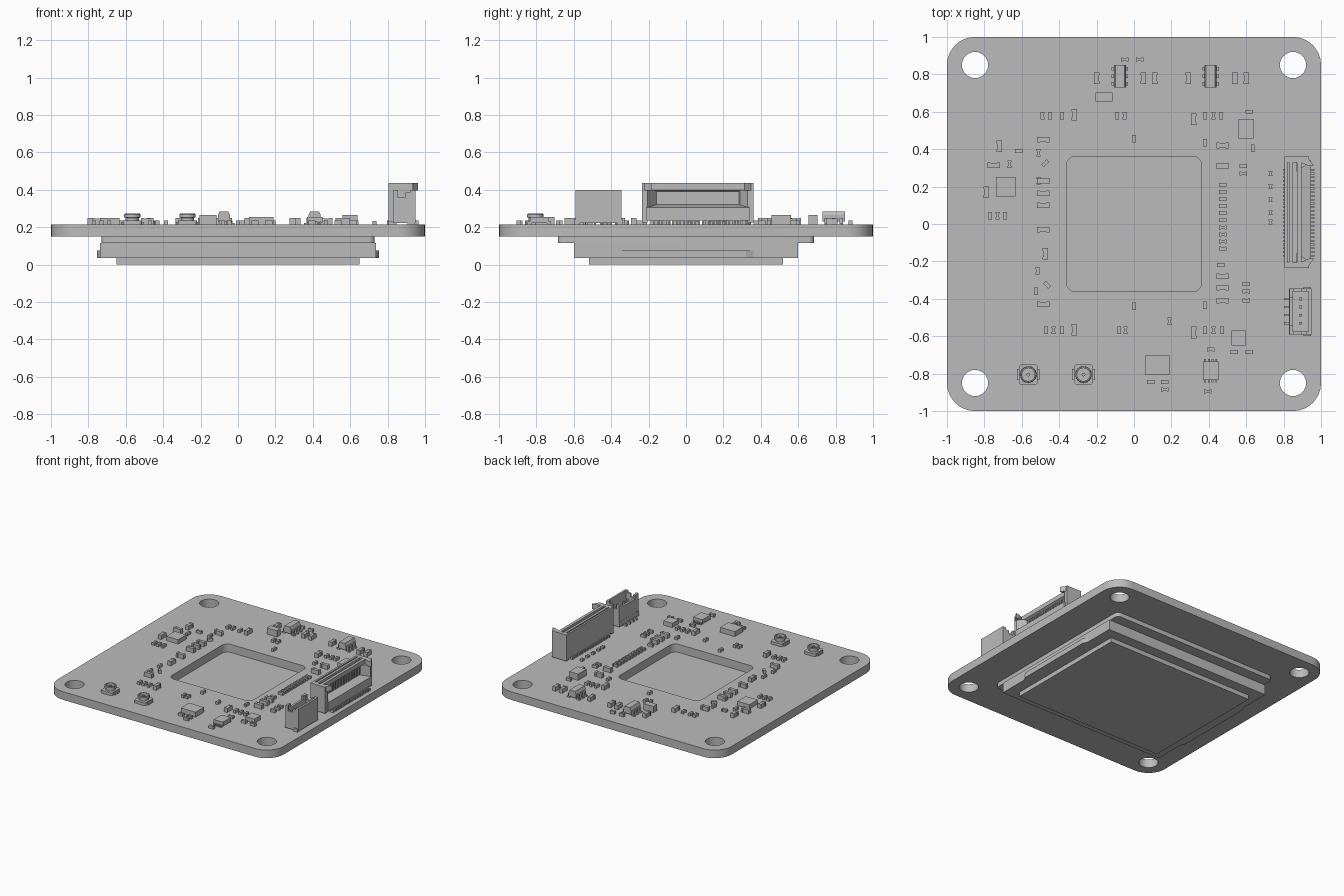
import bpy
import bmesh
from math import cos, sin, pi, radians
from mathutils import Matrix, Vector

cube = bpy.data.objects.get("Cube")
if cube:
    bpy.data.objects.remove(cube, do_unlink=True)

grey = bpy.data.materials.new("plain grey")
grey.use_nodes = True
grey.diffuse_color = (0.5, 0.5, 0.5, 1)
grey.node_tree.nodes["Principled BSDF"].inputs["Base Color"].default_value = grey.diffuse_color

TOP = 0.215      # upper face of the board
UNDER = 0.15     # lower face of the board


def finish(name, bm, smooth=False):
    bmesh.ops.recalc_face_normals(bm, faces=bm.faces)
    mesh = bpy.data.meshes.new(name)
    bm.to_mesh(mesh)
    bm.free()
    mesh.materials.append(grey)
    obj = bpy.data.objects.new(name, mesh)
    bpy.context.collection.objects.link(obj)
    if smooth:
        smooth_object(obj)
    return obj


def smooth_object(obj):
    bpy.ops.object.select_all(action='DESELECT')
    obj.select_set(True)
    bpy.context.view_layer.objects.active = obj
    bpy.ops.object.shade_smooth_by_angle(angle=radians(35))


def box(bm, x, y, width, depth, low, high, turn=0):
    matrix = (Matrix.Translation((x, y, (low + high) / 2))
              @ Matrix.Rotation(radians(turn), 4, 'Z')
              @ Matrix.Diagonal((width, depth, high - low, 1)))
    bmesh.ops.create_cube(bm, size=1, matrix=matrix)


def prism(bm, points, low, high, axis='Z'):
    def place(p, t):
        return (p[0], p[1], t) if axis == 'Z' else (p[0], t, p[1])
    a = [bm.verts.new(place(p, low)) for p in points]
    b = [bm.verts.new(place(p, high)) for p in points]
    bm.faces.new(a)
    bm.faces.new(b)
    for i in range(len(a)):
        j = (i + 1) % len(a)
        bm.faces.new((a[i], a[j], b[j], b[i]))


def lathe(bm, x, y, profile, sides=24):
    rings = [[bm.verts.new((x + r * cos(2 * pi * i / sides), y + r * sin(2 * pi * i / sides), z))
              for i in range(sides)] for r, z in profile]
    for low, high in zip(rings, rings[1:]):
        for i in range(sides):
            j = (i + 1) % sides
            bm.faces.new((low[i], low[j], high[j], high[i]))
    bm.faces.new(rings[0])
    bm.faces.new(rings[-1])


def rounded(half_x, half_y, radius, x=0, y=0, steps=8):
    points = []
    for corner, (sx, sy) in enumerate(((1, 1), (-1, 1), (-1, -1), (1, -1))):
        for i in range(steps + 1):
            a = (corner + i / steps) * pi / 2
            points.append((x + sx * (half_x - radius) + radius * cos(a),
                           y + sy * (half_y - radius) + radius * sin(a)))
    return points


# Circuit board: filled outline with mounting holes and a central window
curve = bpy.data.curves.new("circuit_board", 'CURVE')
curve.dimensions = '2D'
curve.fill_mode = 'BOTH'
curve.extrude = (TOP - UNDER) / 2
outlines = [rounded(1, 1, 0.15), rounded(0.362, 0.362, 0.05)]
outlines += [rounded(0.07, 0.07, 0.07, sx * 0.85, sy * 0.85) for sx in (-1, 1) for sy in (-1, 1)]
for outline in outlines:
    spline = curve.splines.new('POLY')
    spline.points.add(len(outline) - 1)
    for point, p in zip(spline.points, outline):
        point.co = (p[0], p[1], 0, 1)
    spline.use_cyclic_u = True
board = bpy.data.objects.new("circuit_board", curve)
board.location.z = (TOP + UNDER) / 2
bpy.context.collection.objects.link(board)
board.select_set(True)
bpy.context.view_layer.objects.active = board
bpy.ops.object.convert(target='MESH')
board = bpy.context.view_layer.objects.active
board.data.materials.clear()
board.data.materials.append(grey)
smooth_object(board)

# Stepped module under the board
bm = bmesh.new()
prism(bm, rounded(0.73, 0.685, 0.03), 0.115, UNDER)
finish("module_flange", bm, True)
bm = bmesh.new()
box(bm, 0, 0, 1.475, 1.2, 0.035, 0.115)
for side in (-1, 1):
    prism(bm, [(side * 0.73, -0.38), (side * 0.755, -0.32),
               (side * 0.755, 0.32), (side * 0.73, 0.38)], 0.035, 0.075)
finish("module_body", bm)
bm = bmesh.new()
box(bm, 0, 0, 1.3, 1.035, 0, 0.035)
finish("module_base_plate", bm)


# Small two-terminal parts: a slimmer body between two end caps
def chips(name, places, width, depth, height):
    bm = bmesh.new()
    for x, y, *turn in places:
        angle = turn[0] if turn else 0
        along_x = width > depth
        spin = Matrix.Rotation(radians(angle), 3, 'Z')
        w, d = (width, depth * 0.85) if along_x else (width * 0.85, depth)
        box(bm, x, y, w * 0.96, d * 0.96, TOP, TOP + height * 0.94, angle)
        for end in (-1, 1):
            if along_x:
                off, cap = Vector((end * width * 0.38, 0, 0)), (width * 0.24, depth)
            else:
                off, cap = Vector((0, end * depth * 0.38, 0)), (width, depth * 0.24)
            off = spin @ off
            box(bm, x + off.x, y + off.y, *cap, TOP, TOP + height, angle)
    return finish(name, bm)


def row(y, xs):
    return [(x, y) for x in xs]


def column(x, ys):
    return [(x, y) for y in ys]


chips("tall_chips",
      row(0.78, (-0.2, 0.05, 0.11, 0.29, 0.54, 0.6)) + row(0.585, (-0.32,)) + row(0.56, (0.32,))
      + row(-0.565, (-0.32,)) + row(-0.58, (0.32,))
      + [(-0.79, 0.17), (-0.72, 0.415), (-0.475, -0.16)], 0.03, 0.062, 0.034)
chips("wide_chips",
      column(-0.485, (0.45, 0.23, 0.165, 0.1, -0.03, -0.43))
      + column(0.473, (0.42, 0.31, -0.28, -0.34, -0.41)) + [(-0.75, 0.315)], 0.066, 0.03, 0.034)
chips("small_upright_chips",
      row(0.58, (-0.49, -0.45, -0.385, -0.09, -0.05, 0.38, 0.425, 0.465))
      + row(-0.567, (-0.47, -0.43, -0.385, -0.08, -0.045, 0.38, 0.425, 0.47))
      + row(0.045, (-0.77, -0.73, -0.69))
      + column(0, (0.455, -0.44)) + column(0.38, (0.435, -0.435))
      + [(-0.51, 0.38), (-0.51, 0.23), (-0.515, -0.25), (-0.525, -0.36), (-0.665, 0.32),
         (0.635, 0.405), (0.19, -0.52), (-0.475, 0.325, -45), (-0.465, -0.325, 45)],
      0.021, 0.04, 0.022)
chips("small_flat_chips",
      row(0.88, (-0.05, 0.03)) + column(0.475, [0.21 - 0.038 * i for i in range(10)])
      + column(0.585, (0.31, 0.27)) + column(0.6, (-0.32, -0.36, -0.41))
      + row(-0.685, (0.535, 0.615)) + row(-0.845, (0.09, 0.165))
      + [(0.165, -0.885), (0.41, -0.67), (0.395, -0.895), (0.615, 0.6), (-0.615, 0.39),
         (0.465, -0.22)], 0.04, 0.021, 0.022)
chips("test_pads", column(0.73, (0.27, 0.2, 0.13, 0.06, 0.01)), 0.022, 0.026, 0.018)

# Plain square packages
bm = bmesh.new()
for x, y, w, d, h in ((-0.685, 0.2, 0.105, 0.105, 0.034), (0.6, 0.51, 0.08, 0.105, 0.05),
                      (0.56, -0.61, 0.08, 0.08, 0.034), (0.125, -0.755, 0.13, 0.105, 0.04),
                      (-0.16, 0.68, 0.09, 0.048, 0.05)):
    box(bm, x, y, w, d, TOP, TOP + h)
finish("square_packages", bm)

# Legged packages: chamfered body with bent legs
bm = bmesh.new()
for x in (-0.075, 0.41):
    prism(bm, [(x - 0.032, 0.23), (x - 0.032, 0.265), (x - 0.024, 0.283),
               (x + 0.024, 0.283), (x + 0.032, 0.265), (x + 0.032, 0.23)], 0.73, 0.85, 'Y')
    for side in (-1, 1):
        for y in (0.75, 0.79, 0.83):
            box(bm, x + side * 0.037, y, 0.014, 0.018, TOP, 0.25)
            box(bm, x + side * 0.048, y, 0.018, 0.018, TOP, 0.223)
box(bm, 0.41, -0.785, 0.082, 0.1, 0.222, 0.255)
for i in range(4):
    for side in (-1, 1):
        box(bm, 0.38 + 0.02 * i, -0.785 + side * 0.052, 0.01, 0.022, TOP, 0.23)
finish("legged_packages", bm)

# Coaxial sockets: square foot, flanged ring and centre pin
bm = bmesh.new()
for x in (-0.565, -0.27):
    y = -0.805
    prism(bm, rounded(0.05, 0.055, 0.015, x, y, 3), TOP, 0.237)
    box(bm, x, y, 0.122, 0.06, TOP, 0.228)
    lathe(bm, x, y, [(0.036, 0.235), (0.036, 0.25), (0.044, 0.252), (0.044, 0.268),
                     (0.04, 0.272), (0.034, 0.272), (0.034, 0.242)])
    lathe(bm, x, y, [(0.01, 0.24), (0.01, 0.264)], 12)
finish("coaxial_sockets", bm, True)

# Long ribbon connector: grooved housing with a side recess and end ears
bm = bmesh.new()
prism(bm, [(0.805, 0.235), (0.805, 0.435), (0.82, 0.435), (0.82, 0.39), (0.83, 0.39),
           (0.83, 0.435), (0.85, 0.435), (0.85, 0.38), (0.872, 0.38), (0.872, 0.435),
           (0.895, 0.435), (0.895, 0.4), (0.875, 0.39), (0.875, 0.32), (0.945, 0.305),
           (0.945, 0.235)], -0.21, 0.34, 'Y')
for y, slope in ((-0.235, 0.05), (0.36, -0.05)):
    inner = y + (0.03 if slope > 0 else -0.03)
    box(bm, 0.87, (y + inner) / 2, 0.13, 0.03, 0.225, 0.435)
    prism(bm, [(0.89, y), (0.925, y), (0.962, y + slope), (0.935, y + slope), (0.89, inner)],
          0.395, 0.435)
    prism(bm, [(0.87, inner), (0.94, inner), (0.87, inner + slope)], 0.3, 0.4)
finish("ribbon_connector_housing", bm)
bm = bmesh.new()
for i in range(24):
    y = -0.17 + 0.02 * i
    box(bm, 0.95, y, 0.03, 0.009, TOP, 0.235)
    box(bm, 0.806, y, 0.02, 0.009, TOP, 0.235)
    box(bm, 0.878, y, 0.01, 0.006, 0.325, 0.385)
finish("ribbon_connector_contacts", bm)

# Four-pin socket: open-topped shell with notched end walls
bm = bmesh.new()
box(bm, 0.89, -0.467, 0.12, 0.245, 0.222, 0.26)
box(bm, 0.942, -0.467, 0.016, 0.245, 0.222, 0.4)
box(bm, 0.84, -0.467, 0.018, 0.16, 0.222, 0.37)
for y in (-0.59, -0.36):
    prism(bm, [(0.832, 0.222), (0.832, 0.4), (0.855, 0.4), (0.855, 0.36), (0.895, 0.36),
               (0.895, 0.385), (0.92, 0.385), (0.92, 0.4), (0.95, 0.4), (0.95, 0.222)],
          y, y + 0.015, 'Y')
    box(bm, 0.84, y + 0.0075 + (0.02 if y < -0.5 else -0.02), 0.016, 0.04, 0.222, 0.4)
    box(bm, 0.925, y + 0.0075, 0.04, 0.03, TOP, 0.24)
finish("four_pin_socket_shell", bm)
bm = bmesh.new()
for i in range(4):
    y = -0.53 + 0.043 * i
    box(bm, 0.89, y, 0.014, 0.014, 0.25, 0.36)
    box(bm, 0.825, y, 0.045, 0.012, TOP, 0.23)
finish("four_pin_socket_pins", bm)
